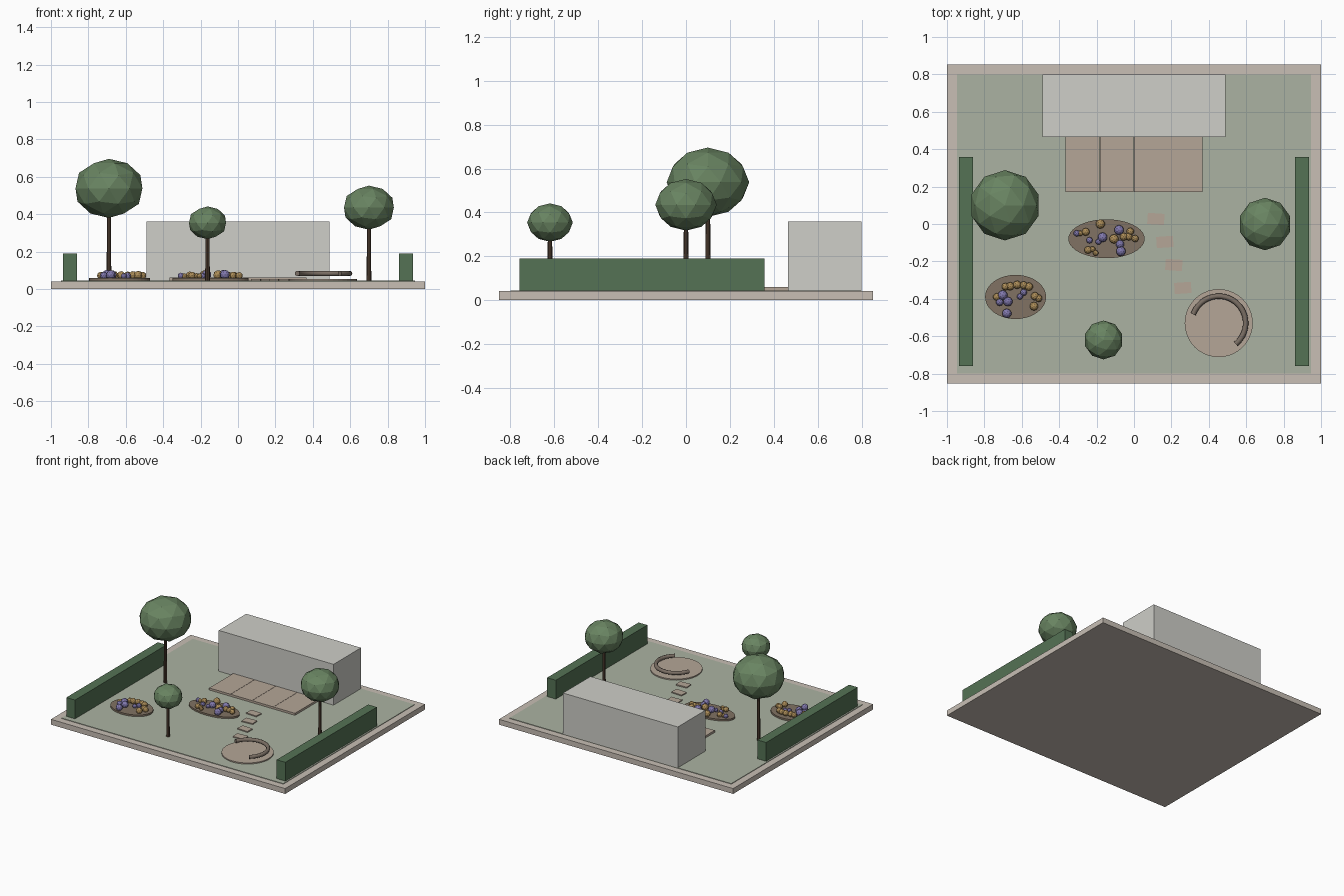
import bpy, math

if "Cube" in bpy.data.objects:
    bpy.data.objects.remove(bpy.data.objects["Cube"])


def mat(name, r, g, b):
    m = bpy.data.materials.new(name)
    m.diffuse_color = (r, g, b, 1)
    m.use_nodes = True
    m.node_tree.nodes["Principled BSDF"].inputs["Base Color"].default_value = m.diffuse_color
    return m


STONE = mat("pale_stone", 0.58, 0.52, 0.46)
LAWN = mat("lawn_green", 0.41, 0.45, 0.36)
PAVING = mat("paving", 0.46, 0.38, 0.31)
WALL = mat("wall", 0.62, 0.62, 0.58)
HEDGE = mat("hedge_green", 0.09, 0.17, 0.09)
LEAF = mat("leaf_green", 0.14, 0.23, 0.12)
BARK = mat("bark", 0.09, 0.055, 0.035)
SOIL = mat("soil", 0.22, 0.17, 0.125)
GOLD = mat("gold_flower", 0.42, 0.27, 0.10)
VIOLET = mat("violet_flower", 0.22, 0.19, 0.42)
WOOD = mat("bench_wood", 0.20, 0.16, 0.13)
TOP = 0.045  # lawn level


def finish(name, material):
    o = bpy.context.object
    o.name = name
    o.data.materials.append(material)
    return o


def box(name, x0, x1, y0, y1, z0, z1, material, turn=0):
    bpy.ops.mesh.primitive_cube_add(
        size=1, location=((x0 + x1) / 2, (y0 + y1) / 2, (z0 + z1) / 2),
        rotation=(0, 0, turn))
    o = finish(name, material)
    o.scale = (x1 - x0, y1 - y0, z1 - z0)
    return o


def disc(name, x, y, rx, ry, z1, material):
    bpy.ops.mesh.primitive_cylinder_add(
        vertices=40, radius=1, depth=1, location=(x, y, (0.04 + z1) / 2))
    o = finish(name, material)
    o.scale = (rx, ry, z1 - 0.04)
    return o


def ball(name, x, y, z, r, material, squash=1):
    bpy.ops.mesh.primitive_ico_sphere_add(
        subdivisions=2, radius=r, location=(x, y, z))
    o = finish(name, material)
    o.scale.z = squash
    return o


# plot, lawn and house
box("plot_base", -1, 1, -0.853, 0.853, 0, 0.041, STONE)
box("lawn", -0.947, 0.947, -0.8, 0.8, 0.03, TOP, LAWN)
box("house_block", -0.49, 0.49, 0.465, 0.8, 0.04, 0.36, WALL)

# terrace of four slabs in a row
w = 0.732 / 4
for i in range(4):
    x = -0.366 + i * w
    box(f"terrace_slab_{i + 1}", x, x + w - (0.002 if i < 3 else 0),
        0.172, 0.466, 0.04, 0.061, PAVING)

# hedges on both sides
for side, s in (("left", -1), ("right", 1)):
    box(f"{side}_hedge", s * 0.898 - 0.037, s * 0.898 + 0.037,
        -0.758, 0.358, 0.04, 0.19, HEDGE)

# trees: x, y, crown radius, crown centre height
for i, (x, y, r, z) in enumerate([(-0.69, 0.10, 0.188, 0.538),
                                  (0.70, 0.0, 0.14, 0.435),
                                  (-0.163, -0.62, 0.104, 0.354)]):
    bpy.ops.mesh.primitive_cone_add(
        vertices=8, radius1=0.013, radius2=0.009, depth=z - 0.04,
        location=(x, y, (z + 0.04) / 2))
    finish(f"tree_trunk_{i + 1}", BARK)
    ball(f"tree_crown_{i + 1}", x, y, z, r, LEAF, 0.84)

# flower beds
disc("middle_flower_bed", -0.147, -0.079, 0.204, 0.104, 0.058, SOIL)
disc("left_flower_bed", -0.633, -0.39, 0.163, 0.118, 0.058, SOIL)

# blossoms: x, y, radius
gold = [(-.18, .0, .025), (-.107, -.08, .025), (-.055, -.068, .021),
        (-.02, -.04, .02), (.006, -.078, .019), (-.028, -.068, .02),
        (-.258, -.042, .021), (-.288, -.05, .015), (-.246, -.139, .02),
        (-.205, -.155, .015), (-.222, -.135, .016),
        (-.688, -.335, .02), (-.662, -.333, .022), (-.625, -.325, .022),
        (-.59, -.327, .021), (-.562, -.335, .022), (-.734, -.39, .02),
        (-.53, -.386, .022), (-.51, -.397, .02), (-.535, -.44, .023)]
violet = [(-.08, -.032, .026), (-.168, -.071, .026), (-.07, -.146, .026),
          (-.075, -.108, .023), (-.306, -.05, .017), (-.238, -.087, .017),
          (-.19, -.095, .016),
          (-.702, -.38, .026), (-.674, -.415, .025), (-.718, -.418, .02),
          (-.68, -.478, .025), (-.61, -.388, .016), (-.59, -.366, .018)]
for kind, spots, m in (("gold", gold, GOLD), ("violet", violet, VIOLET)):
    for i, (x, y, r) in enumerate(spots):
        ball(f"{kind}_blossom_{i + 1}", x, y, 0.058 + 0.7 * r, r, m)

# stepping stones from terrace to seating circle
for i in range(4):
    x, y = 0.117 + i * 0.048, 0.027 - i * 0.123
    box(f"stepping_stone_{i + 1}", x - 0.045, x + 0.045, y - 0.03, y + 0.03,
        0.04, 0.053, PAVING, math.radians(4 if i % 2 else -4))

# seating circle with a curved bench rail
CX, CY = 0.453, -0.53
disc("seating_circle", CX, CY, 0.182, 0.182, 0.054, PAVING)
curve = bpy.data.curves.new("curved_bench", "CURVE")
curve.dimensions = "3D"
curve.bevel_depth = 0.0145
curve.bevel_resolution = 2
curve.use_fill_caps = True
N = 28
spline = curve.splines.new("POLY")
spline.points.add(N)
for i, p in enumerate(spline.points):
    a = math.radians(-51 + 212 * i / N)
    p.co = (CX + 0.144 * math.cos(a), CY + 0.144 * math.sin(a), 0.083, 1)
bench = bpy.data.objects.new("curved_bench", curve)
bpy.context.collection.objects.link(bench)
curve.materials.append(WOOD)
